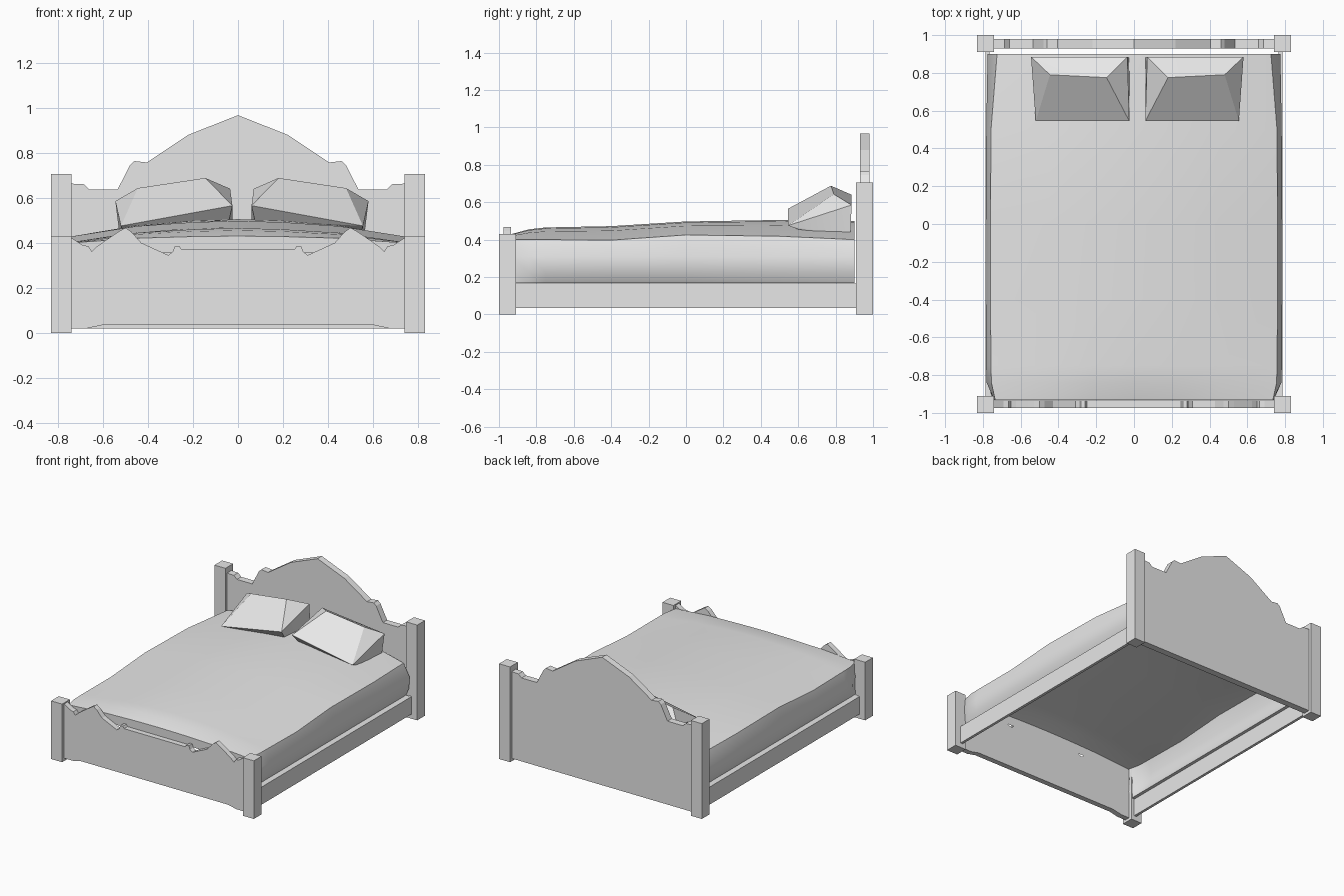
import bpy, bmesh, math

cube = bpy.data.objects.get("Cube")
if cube:
    bpy.data.objects.remove(cube, do_unlink=True)

grey = bpy.data.materials.new("light grey")
grey.use_nodes = True
grey.diffuse_color = (0.8, 0.8, 0.8, 1)
grey.node_tree.nodes["Principled BSDF"].inputs["Base Color"].default_value = (0.8, 0.8, 0.8, 1)


def finish(name, bm, recalc=True):
    if recalc:
        bmesh.ops.recalc_face_normals(bm, faces=bm.faces)
    mesh = bpy.data.meshes.new(name)
    bm.to_mesh(mesh)
    bm.free()
    mesh.materials.append(grey)
    obj = bpy.data.objects.new(name, mesh)
    bpy.context.collection.objects.link(obj)
    return obj


def smooth(obj, degrees):
    bpy.ops.object.select_all(action='DESELECT')
    obj.select_set(True)
    bpy.context.view_layer.objects.active = obj
    bpy.ops.object.shade_smooth_by_angle(angle=math.radians(degrees))


def box(name, x0, x1, y0, y1, z0, z1):
    bm = bmesh.new()
    bmesh.ops.create_cube(bm, size=1)
    for v in bm.verts:
        v.co = (x1 if v.co.x > 0 else x0, y1 if v.co.y > 0 else y0, z1 if v.co.z > 0 else z0)
    finish(name, bm)


def board(name, half, y0, y1):
    """Extrude a silhouette given by its +x half, top centre round to bottom centre."""
    outline = half + [(-x, z) for x, z in reversed(half) if x > 0]
    bm = bmesh.new()
    face = bm.faces.new([bm.verts.new((x, y0, z)) for x, z in outline])
    moved = bmesh.ops.extrude_face_region(bm, geom=[face])["geom"]
    bmesh.ops.translate(bm, vec=(0, y1 - y0, 0),
                        verts=[g for g in moved if isinstance(g, bmesh.types.BMVert)])
    finish(name, bm)


# Corner posts and side rails
for side, s in (("left", 1), ("right", -1)):
    xs = sorted((s * 0.74, s * 0.83))
    box(side + "_front_post", *xs, -1, -0.91, 0, 0.43)
    box(side + "_back_post", *xs, 0.91, 1, 0, 0.705)
    xs = sorted((s * 0.765, s * 0.785))
    box(side + "_rail", *xs, -0.91, 0.91, 0.035, 0.165)

# Carved headboard and footboard
board("headboard", [(0, 0.967), (0.22, 0.88), (0.405, 0.757), (0.46, 0.763), (0.48, 0.745),
                    (0.535, 0.637), (0.66, 0.637), (0.685, 0.66), (0.745, 0.663),
                    (0.745, 0.02), (0, 0.02)], 0.93, 0.98)
board("footboard", [(0, 0.37), (0.25, 0.37), (0.26, 0.385), (0.28, 0.385), (0.29, 0.36),
                    (0.31, 0.345), (0.43, 0.4), (0.475, 0.45), (0.5, 0.467), (0.53, 0.45),
                    (0.56, 0.43), (0.625, 0.385), (0.65, 0.362), (0.665, 0.385),
                    (0.69, 0.39), (0.745, 0.425), (0.745, 0.02), (0.67, 0.02),
                    (0.6, 0.035), (0, 0.035)], -0.975, -0.935)

# Draped blanket: sections along the bed as (y, centre height, edge height, edge x, side x)
sections = [(-0.93, 0.36, 0.34, 0.735, 0.74), (-0.932, 0.43, 0.4, 0.735, 0.74),
            (-0.84, 0.455, 0.4, 0.755, 0.78), (-0.75, 0.465, 0.4, 0.757, 0.783),
            (-0.4, 0.472, 0.397, 0.76, 0.785), (0, 0.497, 0.425, 0.76, 0.785),
            (0.5, 0.505, 0.418, 0.757, 0.782), (0.9, 0.5, 0.4, 0.725, 0.775)]
bm = bmesh.new()
rows = []
for y, top, edge, ex, sx in sections:
    drop = top - edge
    half = [(0.2, top - drop * 0.08), (0.45, top - drop * 0.32), (ex, edge),
            (sx, 0.31), (sx - 0.005, 0.225), (0.745, 0.168)]
    ring = [(-x, z) for x, z in reversed(half)] + [(0, top)] + half
    rows.append([bm.verts.new((x, y, z)) for x, z in ring])
for a, b in zip(rows, rows[1:]):
    for i in range(len(a) - 1):
        bm.faces.new((a[i], a[i + 1], b[i + 1], b[i]))
# Hems turned out to the rails
for end, x in ((0, -0.77), (-1, 0.77)):
    hem = [bm.verts.new((x, r[end].co.y, 0.168)) for r in rows]
    for i in range(len(rows) - 1):
        quad = (rows[i][end], rows[i + 1][end], hem[i + 1], hem[i])
        bm.faces.new(quad if end == 0 else quad[::-1])
smooth(finish("blanket", bm, recalc=False), 35)

# Wedge pillows leaning at the head
corners = [(0.06, 0.545, 0.565), (0.555, 0.545, 0.475), (0.18, 0.775, 0.688), (0.48, 0.79, 0.643),
           (0.07, 0.885, 0.64), (0.58, 0.885, 0.585), (0.06, 0.88, 0.48), (0.56, 0.88, 0.42),
           (0.075, 0.6, 0.5), (0.55, 0.6, 0.455)]
for name, s, shift in (("left_pillow", 1, 0), ("right_pillow", -1, 0.035)):
    bm = bmesh.new()
    verts = [bm.verts.new((s * x + shift, y, z)) for x, y, z in corners]
    bmesh.ops.convex_hull(bm, input=verts)
    smooth(finish(name, bm), 25)
